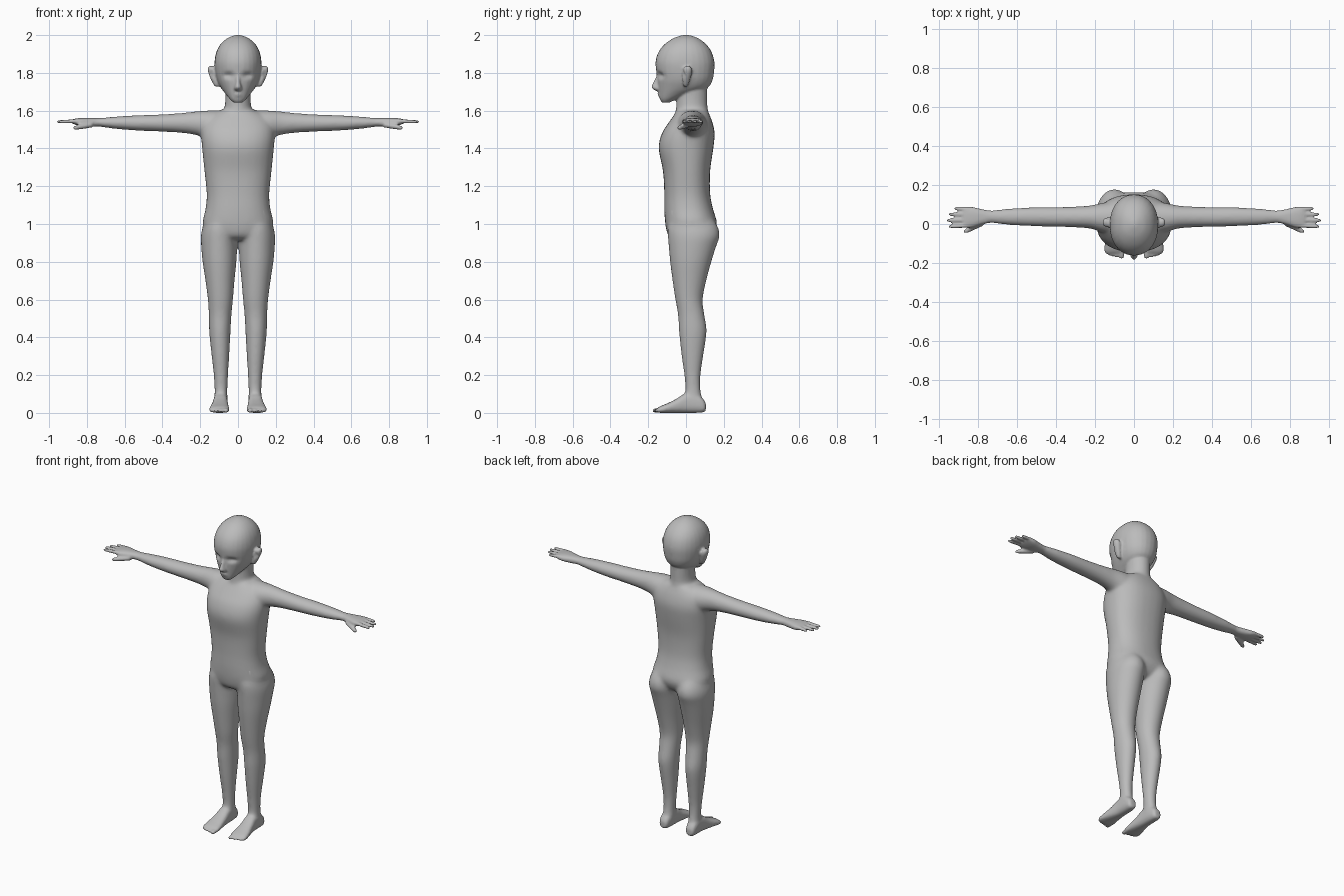
import bpy, bmesh, math
from mathutils import Vector

skin = bpy.data.materials.new("plain grey skin")
skin.diffuse_color = (0.5, 0.5, 0.5, 1)
bm = bmesh.new()


def spline(rings, steps=4):
    """Smooth in-between rings through the given ones."""
    out = []
    for i in range(len(rings) - 1):
        p0, p1 = rings[max(i - 1, 0)], rings[i]
        p2, p3 = rings[i + 1], rings[min(i + 2, len(rings) - 1)]
        for s in range(steps):
            t = s / steps
            out.append([0.5 * (2 * b + (c - a) * t + (2 * a - 5 * b + 4 * c - d) * t * t
                               + (3 * b - a - 3 * c + d) * t ** 3)
                        for a, b, c, d in zip(p0, p1, p2, p3)])
    return out + [list(rings[-1])]


def loft(axis, rings, power=2.0, sides=(1,), n=28):
    """Closed tube; each ring is (position on axis, a min, a max, b min, b max)."""
    for side in sides:
        loops = []
        for t, a0, a1, b0, b1 in spline(rings):
            loop = []
            for k in range(n):
                w = 2 * math.pi * k / n
                c, s = math.cos(w), math.sin(w)
                a = (a0 + a1) / 2 + (a1 - a0) / 2 * math.copysign(abs(c) ** (2 / power), c)
                b = (b0 + b1) / 2 + (b1 - b0) / 2 * math.copysign(abs(s) ** (2 / power), s)
                x, y, z = {'x': (t, a, b), 'y': (a, t, b), 'z': (a, b, t)}[axis]
                loop.append(bm.verts.new((x * side, y, z)))
            loops.append(loop)
        for l0, l1 in zip(loops, loops[1:]):
            for k in range(n):
                bm.faces.new((l0[k], l0[(k + 1) % n], l1[(k + 1) % n], l1[k]))
        bm.faces.new(loops[0])
        bm.faces.new(loops[-1])


BOTH = (1, -1)


def digit(points, radius, flat=1.0):
    """Rounded finger or toe along a straight line, on both sides."""
    p, q = Vector(points[0]), Vector(points[1])
    axis = 'x' if abs(q.x - p.x) > abs(q.y - p.y) else 'y'
    rings = []
    for f, r in ((0, 1), (0.5, 0.98), (0.85, 0.85), (0.96, 0.6), (1, 0.25)):
        c, r = p.lerp(q, f), r * radius
        u, t = (c.y, c.x) if axis == 'x' else (c.x, c.y)
        rings.append((t, u - r, u + r, c.z - r * flat, c.z + r * flat))
    loft(axis, rings, sides=BOTH, n=14)


# torso
loft('z', [(0.915, -.06, .06, -.06, .10), (0.94, -.14, .14, -.095, .14),
           (1.00, -.187, .187, -.11, .165), (1.08, -.172, .172, -.115, .143),
           (1.16, -.166, .166, -.115, .128), (1.28, -.178, .178, -.122, .128),
           (1.40, -.19, .19, -.145, .145), (1.48, -.195, .195, -.128, .152),
           (1.54, -.18, .18, -.09, .14), (1.585, -.13, .13, -.058, .122),
           (1.605, -.08, .08, -.045, .112)], power=2.3)
# neck
loft('z', [(1.52, -.10, .10, -.07, .125), (1.59, -.078, .078, -.056, .118),
           (1.64, -.068, .068, -.052, .113), (1.70, -.068, .068, -.045, .113),
           (1.76, -.07, .07, -.04, .11)])
# head
loft('z', [(1.642, -.022, .022, -.126, -.088), (1.66, -.042, .042, -.138, -.05),
           (1.69, -.067, .067, -.143, .03), (1.72, -.09, .09, -.147, .112),
           (1.76, -.11, .11, -.151, .14), (1.81, -.121, .121, -.158, .149),
           (1.86, -.124, .124, -.161, .150), (1.91, -.115, .115, -.146, .136),
           (1.95, -.094, .094, -.115, .108), (1.98, -.062, .062, -.073, .070),
           (1.995, -.03, .03, -.035, .035), (2.001, -.008, .008, -.01, .01)], power=2.15)
# nose
loft('z', [(1.702, -.008, .008, -.152, -.12), (1.712, -.02, .02, -.172, -.12),
           (1.725, -.02, .02, -.184, -.12), (1.745, -.014, .014, -.176, -.12),
           (1.785, -.011, .011, -.158, -.12), (1.81, -.01, .01, -.155, -.12)], n=16)
# lips
loft('z', [(1.672, -.016, .016, -.142, -.11), (1.68, -.024, .024, -.149, -.11),
           (1.684, -.024, .024, -.146, -.11), (1.69, -.022, .022, -.152, -.11),
           (1.698, -.012, .012, -.147, -.11)], n=16)
# ears
loft('z', [(1.728, .098, .124, -.012, .008), (1.75, .105, .136, -.018, .018),
           (1.78, .110, .150, -.020, .027), (1.81, .112, .160, -.020, .034),
           (1.827, .118, .161, -.014, .030), (1.836, .135, .155, .0, .02)],
     sides=BOTH, n=16)
# arms
loft('x', [(.07, -.03, .105, 1.47, 1.602), (.15, -.045, .11, 1.45, 1.602),
           (.22, -.025, .096, 1.47, 1.597), (.30, -.018, .09, 1.482, 1.588),
           (.42, -.015, .087, 1.489, 1.58), (.52, -.012, .086, 1.493, 1.577),
           (.64, -.006, .08, 1.502, 1.570), (.74, .005, .07, 1.515, 1.561),
           (.78, .004, .072, 1.516, 1.560)], sides=BOTH)
# palms
loft('x', [(.75, .005, .07, 1.516, 1.56), (.79, -.006, .078, 1.515, 1.561),
           (.83, -.019, .088, 1.518, 1.561), (.862, -.019, .088, 1.526, 1.558),
           (.878, -.014, .083, 1.533, 1.552)], power=2.5, sides=BOTH)
# fingers and thumbs
for y0, y1, tip in ((.077, .080, .922), (.049, .050, .951), (.020, .019, .960), (-.008, -.013, .950)):
    digit(((.85, y0, 1.545), (tip, y1, 1.541)), .0112, 0.95)
digit(((.77, .008, 1.525), (.872, -.040, 1.508)), .0165, 0.85)
# legs with seat
loft('z', [(1.03, .03, .165, -.08, .14), (0.985, .008, .187, -.098, .170),
           (0.935, .003, .197, -.097, .179), (0.88, .004, .195, -.092, .160),
           (0.80, .008, .188, -.085, .135), (0.70, .018, .173, -.072, .108),
           (0.60, .026, .160, -.057, .089), (0.52, .034, .155, -.043, .098),
           (0.43, .039, .153, -.038, .110), (0.30, .046, .140, -.024, .092),
           (0.20, .052, .129, -.010, .078), (0.12, .055, .125, -.004, .078),
           (0.05, .056, .125, -.01, .09)], sides=BOTH)
# feet
loft('y', [(.105, .075, .112, .012, .05), (.09, .064, .124, .003, .075),
           (.05, .057, .128, .0, .108), (0.0, .055, .130, .0, .107),
           (-.05, .052, .138, .0, .075), (-.10, .047, .149, .0, .05),
           (-.135, .046, .152, .0, .036), (-.15, .052, .146, .003, .026)],
     power=2.5, sides=BOTH)
# toes
for x, tip, r in ((.064, -.178, .017), (.091, -.172, .011), (.110, -.168, .010),
                  (.127, -.162, .010), (.142, -.153, .009)):
    digit(((x, -.11, .016), (x, tip, .012)), r, 0.75 if r > .015 else 1.0)

# fuse the parts into one skin
bmesh.ops.recalc_face_normals(bm, faces=bm.faces)
mesh = bpy.data.meshes.new("body")
bm.to_mesh(mesh)
bm.free()
body = bpy.data.objects.new("body", mesh)
bpy.context.collection.objects.link(body)
bpy.context.view_layer.objects.active = body
body.select_set(True)
remesh = body.modifiers.new("fuse", 'REMESH')
remesh.mode = 'VOXEL'
remesh.voxel_size = 0.006
bpy.ops.object.modifier_apply(modifier="fuse")

# soften joints, and lightly the face, hands and feet
bm = bmesh.new()
bm.from_mesh(body.data)
broad = [v for v in bm.verts if abs(v.co.x) < 0.74 and 0.09 < v.co.z < 1.64]
for _ in range(22):
    bmesh.ops.smooth_vert(bm, verts=broad, factor=0.5, use_axis_x=True, use_axis_y=True, use_axis_z=True)
for _ in range(3):
    bmesh.ops.smooth_vert(bm, verts=bm.verts, factor=0.5, use_axis_x=True, use_axis_y=True, use_axis_z=True)
# eye sockets, ear hollows
for v in bm.verts:
    x, y, z = abs(v.co.x), v.co.y, v.co.z
    if y < -0.06 and z > 1.7:
        v.co.y += 0.016 * math.exp(-((x - .05) / .028) ** 2 - ((z - 1.787) / .017) ** 2)
    if x > 0.125 and y < 0.0 and 1.74 < z < 1.83:
        v.co.y += 0.010 * math.exp(-((x - .142) / .010) ** 2 - ((z - 1.795) / .02) ** 2)
bm.to_mesh(body.data)
bm.free()

# lighter mesh, smooth shading
dec = body.modifiers.new("lighten", 'DECIMATE')
dec.ratio = 0.25
bpy.ops.object.modifier_apply(modifier="lighten")
body.data.materials.clear()
body.data.materials.append(skin)
for p in body.data.polygons:
    p.material_index = 0
bpy.ops.object.shade_smooth_by_angle(angle=math.radians(60))
